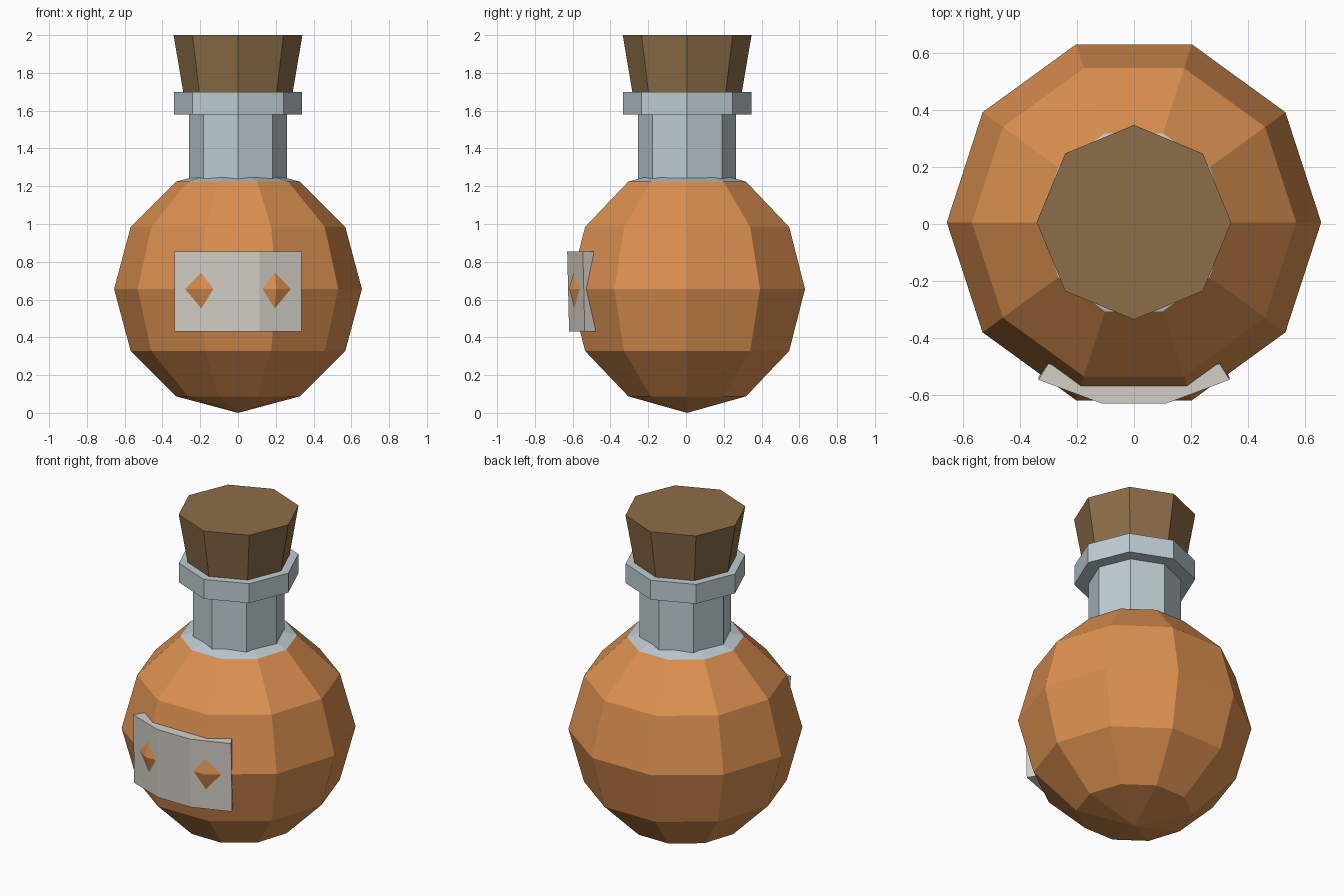
import bpy, bmesh, math

if "Cube" in bpy.data.objects:
    bpy.data.objects.remove(bpy.data.objects["Cube"])

CY = 0.006  # bottle axis sits slightly behind centre


def material(name, rgb):
    m = bpy.data.materials.new(name)
    m.diffuse_color = (*rgb, 1)
    m.use_nodes = True
    m.node_tree.nodes["Principled BSDF"].inputs["Base Color"].default_value = m.diffuse_color
    return m


liquid = material("orange_liquid", (0.71, 0.28, 0.08))
glass = material("pale_glass", (0.52, 0.61, 0.65))
wood = material("cork", (0.27, 0.155, 0.065))
paper = material("paper", (0.65, 0.62, 0.57))


def finish(name, bm, *mats):
    bmesh.ops.remove_doubles(bm, verts=bm.verts, dist=1e-5)
    bmesh.ops.recalc_face_normals(bm, faces=bm.faces)
    mesh = bpy.data.meshes.new(name)
    bm.to_mesh(mesh)
    bm.free()
    for m in mats:
        mesh.materials.append(m)
    ob = bpy.data.objects.new(name, mesh)
    bpy.context.collection.objects.link(ob)
    return ob


def lathe(profile, sides):
    """Spin (radius, z) points; ends at radius 0 become poles."""
    bm = bmesh.new()
    rings = []
    for r, z in profile:
        n = sides if r > 0 else 1
        rings.append([bm.verts.new((r * math.cos(2 * math.pi * i / sides),
                                    CY + r * math.sin(2 * math.pi * i / sides), z))
                      for i in range(n)])
    for a, b in zip(rings, rings[1:]):
        for i in range(sides):
            j = i + 1
            quad = [a[i % len(a)], a[j % len(a)], b[j % len(b)], b[i % len(b)]]
            bm.faces.new(list(dict.fromkeys(quad)))
    return bm


# Round flask: ten-sided ball, top cap is bare glass
R = 0.656
ball = [(0 if k in (0, 6) else R * math.sin(k * math.pi / 6),
         R - R * math.cos(k * math.pi / 6)) for k in range(7)]
bm = lathe(ball, 10)
for f in bm.faces:
    f.material_index = int(f.calc_center_median().z > 1.24)
finish("flask_body", bm, liquid, glass)

# Neck with collar
finish("neck", lathe([(0, 1.2), (0.26, 1.2), (0.26, 1.58), (0.34, 1.58),
                      (0.34, 1.70), (0, 1.70)], 8), glass)

# Flared stopper
finish("stopper", lathe([(0, 1.64), (0.28, 1.64), (0.341, 2.0), (0, 2.0)], 8), wood)

# Bent label, leaning forward slightly; the flask corners poke through it
outer = [(-0.335, -0.541), (-0.113, -0.624), (0.113, -0.624), (0.335, -0.541)]
inner = [(0.30, -0.484), (0.10, -0.56), (-0.10, -0.56), (-0.30, -0.484)]
bm = bmesh.new()
low, high = [[bm.verts.new((x, y + dy, z)) for x, y in outer + inner]
             for z, dy in ((0.43, 0.005), (0.855, -0.005))]
for i in range(8):
    j = (i + 1) % 8
    bm.faces.new((low[i], low[j], high[j], high[i]))
for ring in (low, high):
    for i in range(3):
        bm.faces.new((ring[i], ring[i + 1], ring[6 - i], ring[7 - i]))
finish("label", bm, paper)
